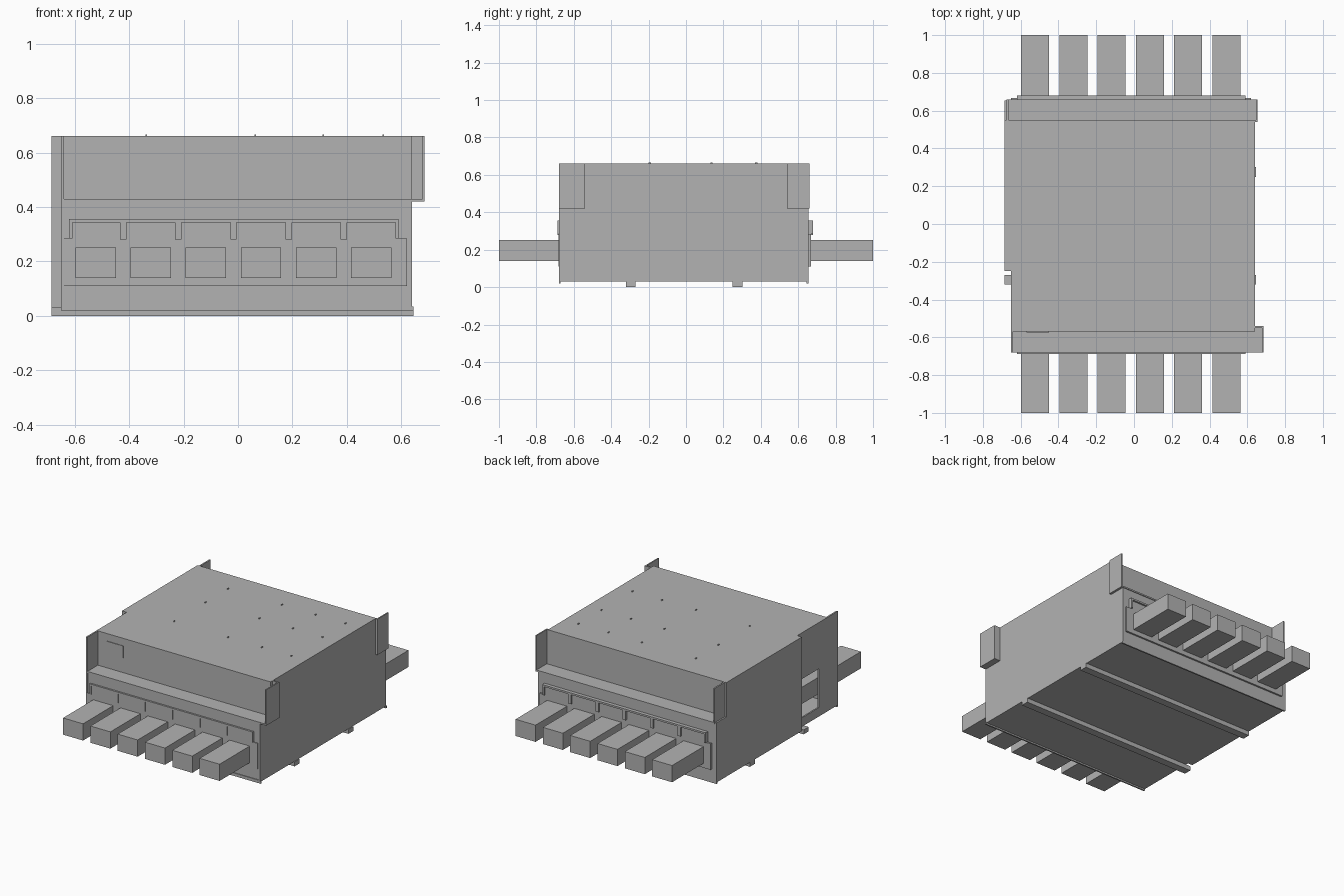
import bpy
import bmesh

cube = bpy.data.objects.get("Cube")
if cube:
    bpy.data.objects.remove(cube, do_unlink=True)

grey = bpy.data.materials.new("sheet_grey")
grey.use_nodes = True
colour = (0.45, 0.45, 0.45, 1)
grey.diffuse_color = colour
grey.node_tree.nodes["Principled BSDF"].inputs["Base Color"].default_value = colour


def finish(name, bm):
    mesh = bpy.data.meshes.new(name)
    bmesh.ops.recalc_face_normals(bm, faces=bm.faces)
    bm.to_mesh(mesh)
    bm.free()
    obj = bpy.data.objects.new(name, mesh)
    obj.data.materials.append(grey)
    bpy.context.collection.objects.link(obj)
    return obj


def box(name, x, y, z):
    """Box from (min, max) pairs on each axis."""
    bm = bmesh.new()
    bmesh.ops.create_cube(bm, size=1)
    for v in bm.verts:
        for i, (low, high) in enumerate((x, y, z)):
            v.co[i] = high if v.co[i] > 0 else low
    return finish(name, bm)


def extrude(name, points, offset):
    """Extrude a flat outline of 3D points by an offset vector."""
    bm = bmesh.new()
    face = bm.faces.new([bm.verts.new(p) for p in points])
    new = bmesh.ops.extrude_face_region(bm, geom=[face])["geom"]
    bmesh.ops.translate(bm, vec=offset, verts=[g for g in new if isinstance(g, bmesh.types.BMVert)])
    return finish(name, bm)


T = 0.01                      # sheet thickness
RIGHT, NOTCH, LEFT = -0.685, -0.65, 0.64
FRONT, BACK = -0.68, 0.655
TOP_FRONT, TOP_BACK, STEP = -0.57, 0.55, -0.24
BASE, LEDGE, TOP = 0.03, 0.43, 0.66

# Floor and roof with the stepped right edge
for name, z, front, back in (("floor", BASE, FRONT, BACK),
                             ("roof", TOP - T, TOP_FRONT, TOP_BACK)):
    outline = [(LEFT, front), (LEFT, back), (RIGHT, back),
               (RIGHT, STEP), (NOTCH, STEP), (NOTCH, front)]
    extrude(name, [(x, y, z) for x, y in outline], (0, 0, T))

# Side walls; full-height ends stand past the roof as wings
box("left_wall", (LEFT - T, LEFT), (FRONT, BACK), (BASE, LEDGE))
box("left_wall_upper", (LEFT - T, LEFT), (TOP_FRONT, TOP_BACK), (LEDGE, TOP))
box("right_wall", (RIGHT, RIGHT + T), (STEP, BACK), (BASE, LEDGE))
box("right_wall_upper", (RIGHT, RIGHT + T), (STEP, TOP_BACK), (LEDGE, TOP))
box("right_wall_step", (RIGHT, NOTCH), (STEP - T, STEP), (BASE, TOP))

# Recessed right wall framed around a service opening
x = (NOTCH, NOTCH + T)
box("opening_head", x, (FRONT, STEP), (0.35, LEDGE))
box("opening_sill", x, (FRONT, STEP), (BASE, 0.09))
box("opening_front_post", x, (FRONT, -0.48), (0.09, 0.35))
box("opening_rear_post", x, (-0.30, STEP), (0.09, 0.35))
box("right_wall_front_upper", x, (FRONT, STEP), (LEDGE, TOP))

# Corner wings, offset plates with short returns
box("front_left_wing", (0.677, 0.685), (FRONT, -0.54), (LEDGE, TOP))
box("front_left_return", (LEFT, 0.685), (-0.55, -0.54), (LEDGE, TOP))
box("back_left_wing", (0.647, 0.655), (TOP_BACK, 0.66), (LEDGE, TOP))
box("back_left_return", (LEFT - T, 0.655), (TOP_BACK - T, TOP_BACK), (LEDGE, TOP))
box("back_right_wing", (RIGHT + T, RIGHT + 2 * T), (TOP_BACK, 0.66), (LEDGE, TOP))

# Stepped ends: upper wall, ledge and lower panel
box("front_upper_wall", (NOTCH, LEFT), (TOP_FRONT, TOP_FRONT + T), (LEDGE, TOP))
box("back_upper_wall", (RIGHT, LEFT), (TOP_BACK - T, TOP_BACK), (LEDGE, TOP))
box("front_ledge", (NOTCH, 0.685), (FRONT, -0.54), (LEDGE - T, LEDGE))
box("back_ledge", (-0.675, 0.655), (0.54, 0.66), (LEDGE - T, LEDGE))
box("front_panel", (NOTCH, LEFT), (-0.675, -0.665), (BASE, LEDGE))
box("back_panel", (RIGHT, LEFT), (0.645, BACK), (BASE, LEDGE))
box("name_plate", (-0.57, -0.45), (TOP_FRONT - 0.004, TOP_FRONT), (0.53, 0.61))

# Terminal covers with raised rims and slot dividers
BAR_X = [-0.523 + 0.2025 * i for i in range(6)]
cover = [(-0.65, 0.11), (0.62, 0.11), (0.62, 0.285), (0.59, 0.285),
         (0.59, 0.355), (-0.62, 0.355), (-0.62, 0.285), (-0.65, 0.285)]
for end, y, d in (("front", -0.675, -0.006), ("back", BACK, 0.012)):
    extrude(end + "_cover", [(px, y, pz) for px, pz in cover], (0, d, 0))
    ys = sorted((y, y + 2 * d))
    box(end + "_cover_rim", (-0.62, 0.59), ys, (0.343, 0.355))
    for px in (-0.62, 0.578):
        box(end + "_cover_side_rim", (px, px + 0.012), ys, (0.285, 0.343))
    for px in BAR_X[:-1]:
        box(end + "_slot_divider", (px + 0.09, px + 0.113), ys, (0.28, 0.355))

# Six conductors running through the housing
for px in BAR_X:
    box("conductor_bar", (px - 0.074, px + 0.074), (-1, 1), (0.14, 0.252))

# Underside rails and end lips
for y in (-0.295, 0.275):
    box("base_rail", (RIGHT, 0.645), (y - 0.026, y + 0.026), (0, BASE))
box("front_bottom_lip", (NOTCH, 0.645), (FRONT, FRONT + T), (0.02, 0.035))
box("back_bottom_lip", (RIGHT, 0.645), (BACK - T, BACK), (0.02, 0.035))

# Small rivets across the roof
for px in (-0.34, 0.06, 0.31, 0.53):
    for py in (-0.2, 0.13, 0.37):
        box("roof_rivet", (px, px + 0.006), (py, py + 0.012), (TOP, TOP + 0.006))
